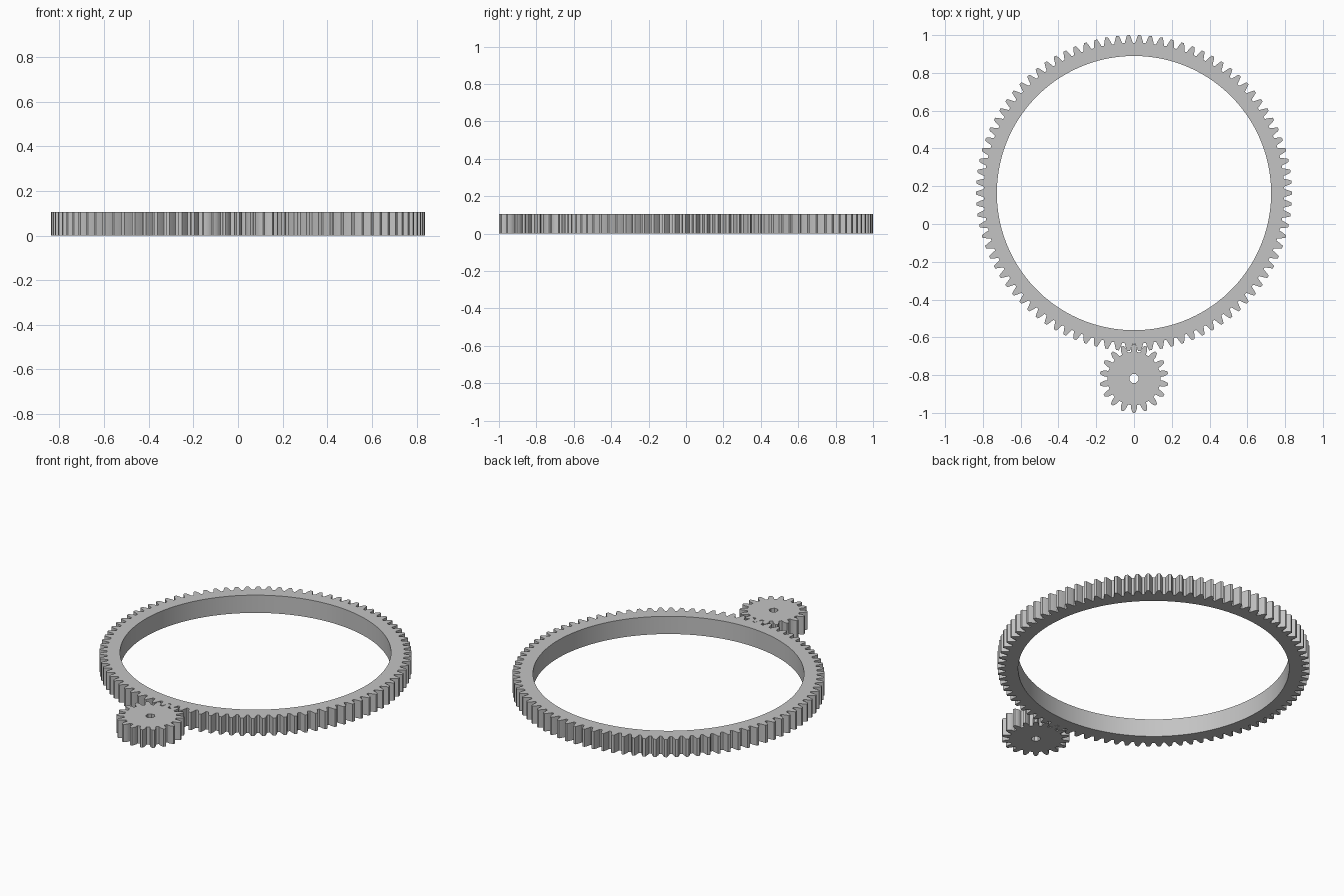
import bpy
import bmesh
from math import acos, cos, pi, radians, sin, tan

cube = bpy.data.objects.get("Cube")
if cube:
    bpy.data.objects.remove(cube, do_unlink=True)

MODULE = 2 / 110        # tooth size shared by both gears
HEIGHT = 0.105
PRESSURE = radians(20)

steel = bpy.data.materials.new("plain grey")
grey = (0.55, 0.55, 0.55, 1)
steel.diffuse_color = grey
steel.use_nodes = True
steel.node_tree.nodes["Principled BSDF"].inputs["Base Color"].default_value = grey


def polar(r, a):
    return (r * cos(a), r * sin(a))


def involute(angle):
    return tan(angle) - angle


def gear_outline(teeth, phase):
    """Involute tooth outline with softened roots."""
    pitch = teeth * MODULE / 2
    base = pitch * cos(PRESSURE)
    root, tip = pitch - 1.25 * MODULE, pitch + MODULE

    def half_angle(r):
        flank = involute(acos(min(1, base / r)))
        return pi / (2 * teeth) + involute(PRESSURE) - flank

    start = max(base, root + 0.25 * MODULE)
    steps = 6
    flank = [(r, half_angle(r)) for r in
             (start + (tip - start) * i / steps for i in range(steps + 1))]
    foot = half_angle(start)
    # Root fillet leading into the flank
    side = [(root, foot + 0.22 * MODULE / root),
            (root + 0.07 * MODULE, foot + 0.07 * MODULE / root)] + flank
    tooth = [(r, -a) for r, a in side] + [(r, a) for r, a in reversed(side)]
    return [polar(r, phase + 2 * pi * k / teeth + a)
            for k in range(teeth) for r, a in tooth]


def make_gear(name, teeth, phase, bore, bore_sides, y):
    curve = bpy.data.curves.new(name, "CURVE")
    curve.dimensions = "2D"
    curve.fill_mode = "BOTH"
    curve.extrude = HEIGHT / 2
    hole = [polar(bore, 2 * pi * (i + 0.5) / bore_sides) for i in range(bore_sides)]
    for loop in (gear_outline(teeth, phase), hole):
        spline = curve.splines.new("POLY")
        spline.points.add(len(loop) - 1)
        for point, (px, py) in zip(spline.points, loop):
            point.co = (px, py, 0, 1)
        spline.use_cyclic_u = True

    obj = bpy.data.objects.new(name, curve)
    obj.location = (0, y, HEIGHT / 2)
    bpy.context.collection.objects.link(obj)
    bpy.ops.object.select_all(action="DESELECT")
    obj.select_set(True)
    bpy.context.view_layer.objects.active = obj
    bpy.ops.object.convert(target="MESH")
    obj = bpy.context.view_layer.objects.active

    # Weld the caps to the walls
    bm = bmesh.new()
    bm.from_mesh(obj.data)
    bmesh.ops.remove_doubles(bm, verts=bm.verts, dist=1e-5)
    bmesh.ops.recalc_face_normals(bm, faces=bm.faces)
    bm.to_mesh(obj.data)
    bm.free()
    obj.data.materials.clear()
    obj.data.materials.append(steel)
    bpy.ops.object.shade_smooth_by_angle(angle=radians(30))


# Large ring gear and the small pinion meshing at its front
make_gear("ring_gear", 90, 0, 0.726, 128, 1 - 46 * MODULE)
make_gear("pinion_gear", 18, pi / 2, 0.025, 8, -1 + 10 * MODULE)
